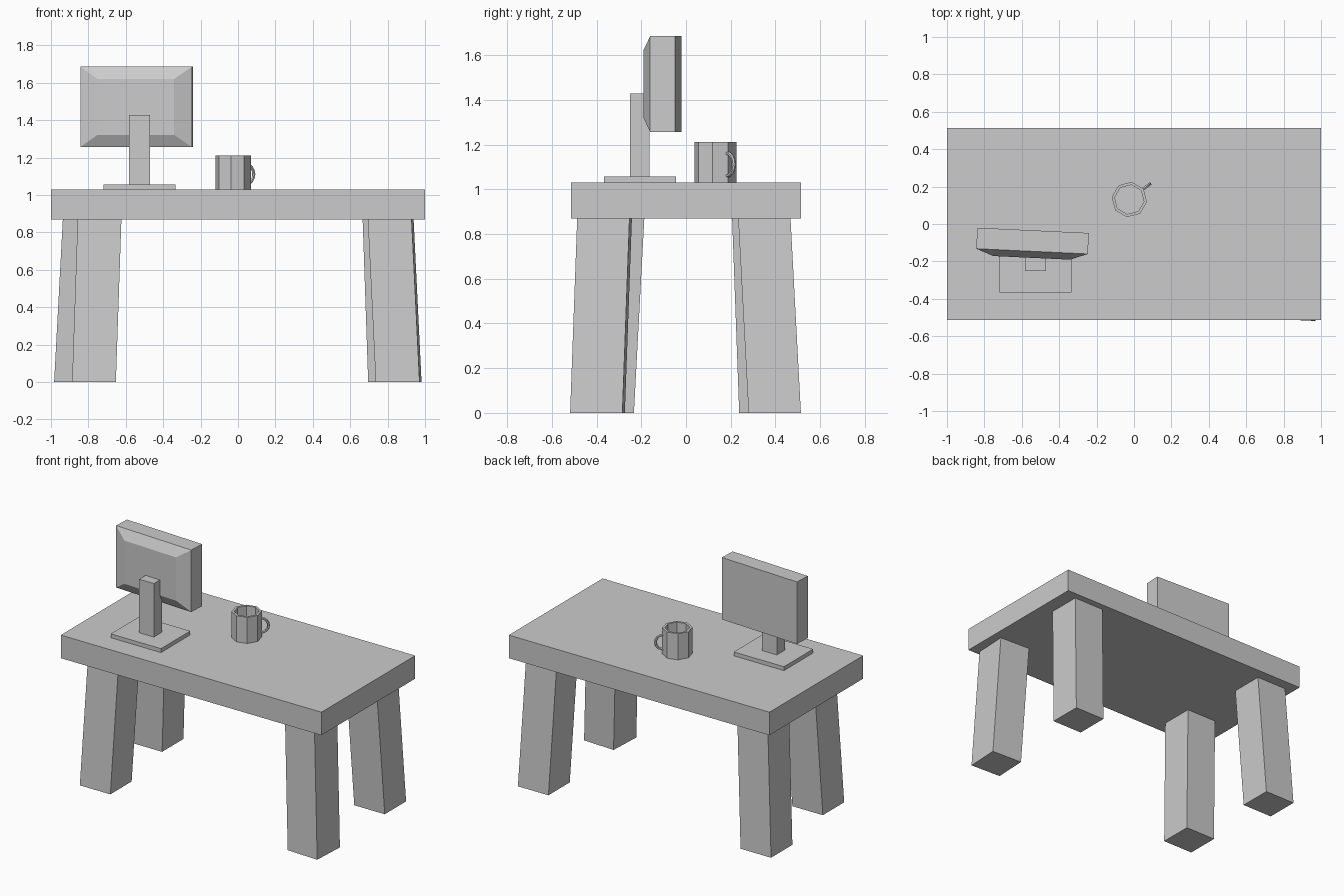
import bpy, bmesh
from math import sin, cos, radians, pi
from mathutils import Matrix, Vector

if "Cube" in bpy.data.objects:
    bpy.data.objects.remove(bpy.data.objects["Cube"])


def finish(name, bm, matrix=Matrix()):
    bmesh.ops.recalc_face_normals(bm, faces=bm.faces[:])
    mesh = bpy.data.meshes.new(name)
    bm.to_mesh(mesh)
    bm.free()
    ob = bpy.data.objects.new(name, mesh)
    ob.matrix_world = matrix
    bpy.context.collection.objects.link(ob)
    return ob


def loft(name, rings, matrix=Matrix()):
    """Skin a stack of equal-length rings and cap both ends."""
    bm = bmesh.new()
    loops = [[bm.verts.new(p) for p in ring] for ring in rings]
    for a, b in zip(loops, loops[1:]):
        for i in range(len(a)):
            j = (i + 1) % len(a)
            bm.faces.new((a[i], a[j], b[j], b[i]))
    bm.faces.new(loops[0])
    bm.faces.new(loops[-1])
    return finish(name, bm, matrix)


def box(name, lo, hi):
    size = [b - a for a, b in zip(lo, hi)]
    mid = [(a + b) / 2 for a, b in zip(lo, hi)]
    bm = bmesh.new()
    bmesh.ops.create_cube(bm, size=1, matrix=Matrix.Translation(mid) @ Matrix.Diagonal((*size, 1)))
    return finish(name, bm)


def polygon(radius, z, phase, sides=8):
    return [(radius * cos(phase + 2 * pi * i / sides), radius * sin(phase + 2 * pi * i / sides), z)
            for i in range(sides)]


# Tabletop
box("tabletop", (-1, -0.514, 0.87), (1, 0.514, 1.03))

# Splayed legs: foot centre, lean toward the middle at table height, yaw
LEGS = {
    "front_right_leg": ((0.859, -0.396), (-0.043, 0.032), -2.7),
    "front_left_leg": ((-0.770, -0.350), (0.030, 0.047), 0),
    "back_right_leg": ((0.813, 0.397), (-0.030, -0.047), 0),
    "back_left_leg": ((-0.866, 0.355), (0.047, -0.032), 0),
}
for name, (foot, lean, yaw) in LEGS.items():
    h = 0.117
    turn = Matrix.Rotation(radians(yaw), 3, 'Z')
    square = [turn @ Vector((sx * h, sy * h, 0)) for sx, sy in ((-1, -1), (1, -1), (1, 1), (-1, 1))]
    base = Vector((*foot, 0))
    loft(name, [[base + p for p in square],
                [base + p + Vector((*lean, 0.88)) for p in square]])

# Monitor stand
box("monitor_base", (-0.72, -0.366, 1.03), (-0.335, -0.045, 1.057))
box("monitor_neck", (-0.583, -0.25, 1.05), (-0.471, -0.163, 1.428))


# Monitor housing: flat screen to +y, chamfered rear to -y, turned slightly
def panel(w, h, y):
    return [(sx * w / 2, y, sz * h / 2) for sx, sz in ((-1, -1), (1, -1), (1, 1), (-1, 1))]


loft("monitor_screen",
     [panel(0.597, 0.43, 0.112), panel(0.597, 0.43, 0), panel(0.412, 0.30, -0.035)],
     Matrix.Translation((-0.545, -0.146, 1.471)) @ Matrix.Rotation(radians(-2.7), 4, 'Z'))

# Hollow eight-sided mug
ANGLE = radians(37)
mug_place = Matrix.Translation((-0.025, 0.131, 1.03))
loft("mug_body",
     [polygon(0.095, 0, ANGLE), polygon(0.095, 0.181, ANGLE),
      polygon(0.079, 0.181, ANGLE), polygon(0.079, 0.02, ANGLE)], mug_place)

# Mug handle: thin tube swept along a half ellipse
path = []
for i in range(9):
    t = radians(-90 + 180 * i / 8)
    path.append((Vector((0.09 + 0.047 * cos(t), 0, 0.081 + 0.05 * sin(t))),
                 Vector((cos(t), 0, sin(t)))))
rings = [[p + n * (0.009 * cos(2 * pi * k / 6)) + Vector((0, 0.009 * sin(2 * pi * k / 6), 0))
          for k in range(6)] for p, n in path]
loft("mug_handle", rings, mug_place @ Matrix.Rotation(ANGLE, 4, 'Z'))
